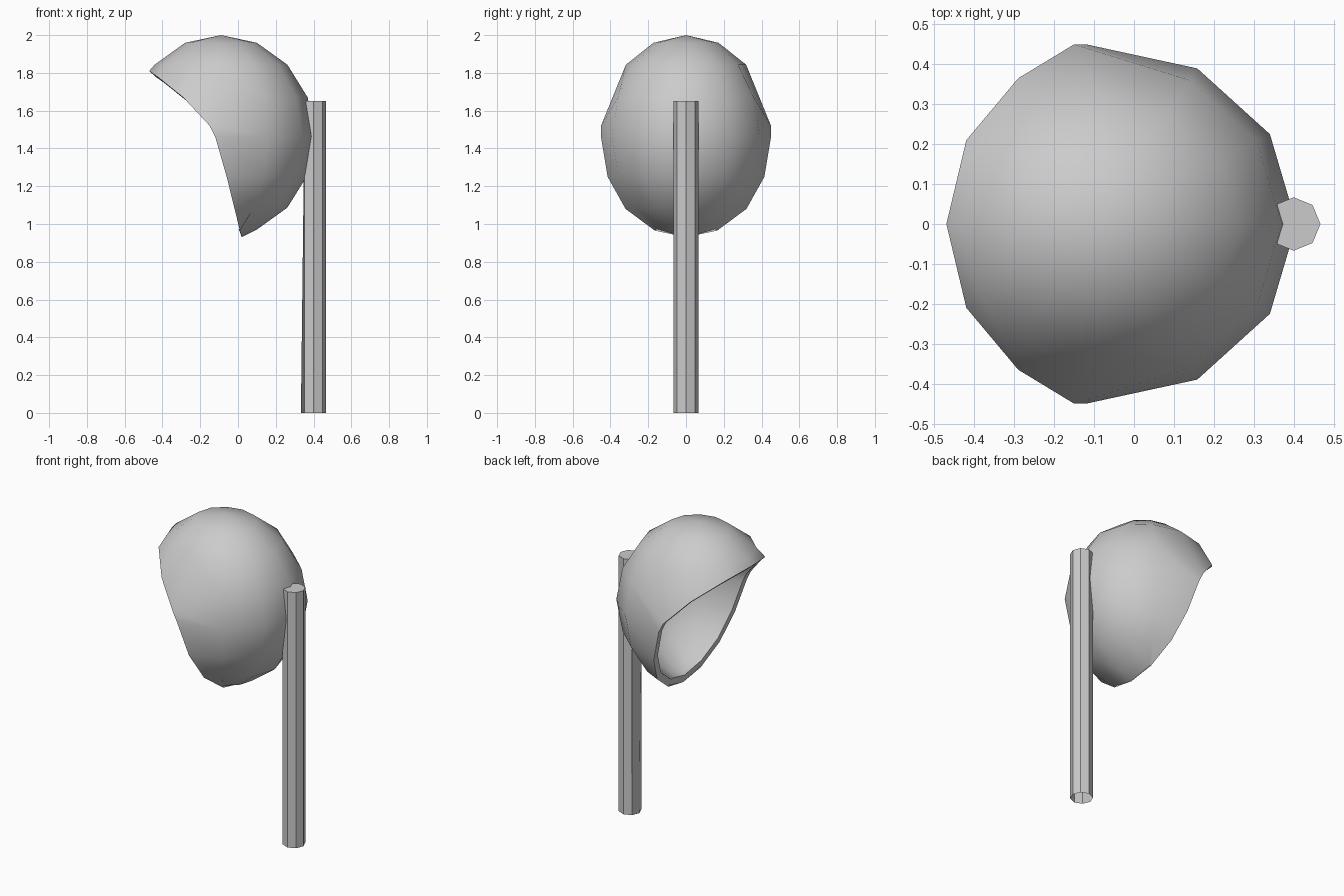
import bpy, bmesh
from math import sin, cos, pi, radians

if "Cube" in bpy.data.objects:
    bpy.data.objects.remove(bpy.data.objects["Cube"])

SEG, RINGS = 12, 8
CX, CZ = -0.09, 1.465
RX, RY, RZ = 0.497, 0.45, 0.535
INNER = 0.91  # size of the inner wall relative to the outer

# Opening edge, by (ring, azimuth step 0..6); mirrored in y
EDGE = {
    (3, 6): (-0.47, 0.0, 1.81),
    (3, 5): (-0.42, 0.21, 1.775),
    (3, 4): (-0.29, 0.365, 1.67),
    (3, 3): (-0.15, 0.45, 1.52),
    (4, 3): (-0.12, 0.45, 1.46),
    (5, 3): (-0.06, 0.415, 1.25),
    (6, 3): (-0.018, 0.32, 1.08),
    (7, 3): (0.01, 0.165, 0.965),
}


def finish(bm, name):
    bmesh.ops.recalc_face_normals(bm, faces=bm.faces)
    mesh = bpy.data.meshes.new(name)
    bm.to_mesh(mesh)
    bm.free()
    obj = bpy.data.objects.new(name, mesh)
    bpy.context.collection.objects.link(obj)
    return obj


def shell_point(ring, step):
    side = 1 if step >= 0 else -1
    if (ring, abs(step)) in EDGE:
        x, y, z = EDGE[ring, abs(step)]
        return x, side * y, z
    t, a = pi * ring / RINGS, 2 * pi * step / SEG
    return CX + RX * sin(t) * cos(a), RY * sin(t) * sin(a), CZ + RZ * cos(t)


def add_wall(bm, scale):
    """Egg-shaped dome, full above ring 3 and half below; returns its rim loop."""
    def vert(p):
        x, y, z = p
        return bm.verts.new((CX + (x - CX) * scale, y * scale, CZ + (z - CZ) * scale))

    top, bottom = vert((CX, 0, 2.0)), vert((0.02, 0, 0.93))
    rings = {}
    for r in range(1, RINGS):
        steps = range(-5, 7) if r <= 3 else range(-3, 4)
        rings[r] = [vert(shell_point(r, s)) for s in steps]
    for i in range(SEG):
        j = (i + 1) % SEG
        bm.faces.new((top, rings[1][i], rings[1][j]))
        for r in (1, 2):
            bm.faces.new((rings[r][i], rings[r + 1][i], rings[r + 1][j], rings[r][j]))
    upper = [rings[3][k] for k in (9, 10, 11, 0, 1)]
    rings[3] = rings[3][2:9]
    for i in range(6):
        for r in range(3, RINGS - 1):
            bm.faces.new((rings[r][i], rings[r + 1][i], rings[r + 1][i + 1], rings[r][i + 1]))
        bm.faces.new((rings[7][i], bottom, rings[7][i + 1]))
    left = [rings[r][0] for r in range(3, RINGS)]
    right = [rings[r][6] for r in range(RINGS - 1, 2, -1)]
    return upper + left + [bottom] + right


# Hood: outer and inner walls joined by a rim around the opening
bm = bmesh.new()
outer, inner = add_wall(bm, 1.0), add_wall(bm, INNER)
for k in range(len(outer)):
    n = (k + 1) % len(outer)
    bm.faces.new((outer[k], outer[n], inner[n], inner[k]))
hood = finish(bm, "hood")
bpy.context.view_layer.objects.active = hood
hood.select_set(True)
bpy.ops.object.shade_smooth_by_angle(angle=radians(50))

# Post: eight-sided, open at the foot, hood-side corner leaning in at the top
bm = bmesh.new()
loops = []
for z, lean in ((0.0, 0.333), (1.65, 0.374)):
    loop = []
    for k in range(8):
        a = k * pi / 4
        x = lean if k == 4 else 0.4 + 0.067 * cos(a)
        loop.append(bm.verts.new((x, 0.067 * sin(a), z)))
    loops.append(loop)
for k in range(8):
    n = (k + 1) % 8
    bm.faces.new((loops[0][k], loops[0][n], loops[1][n], loops[1][k]))
bm.faces.new(loops[1])
finish(bm, "post")
